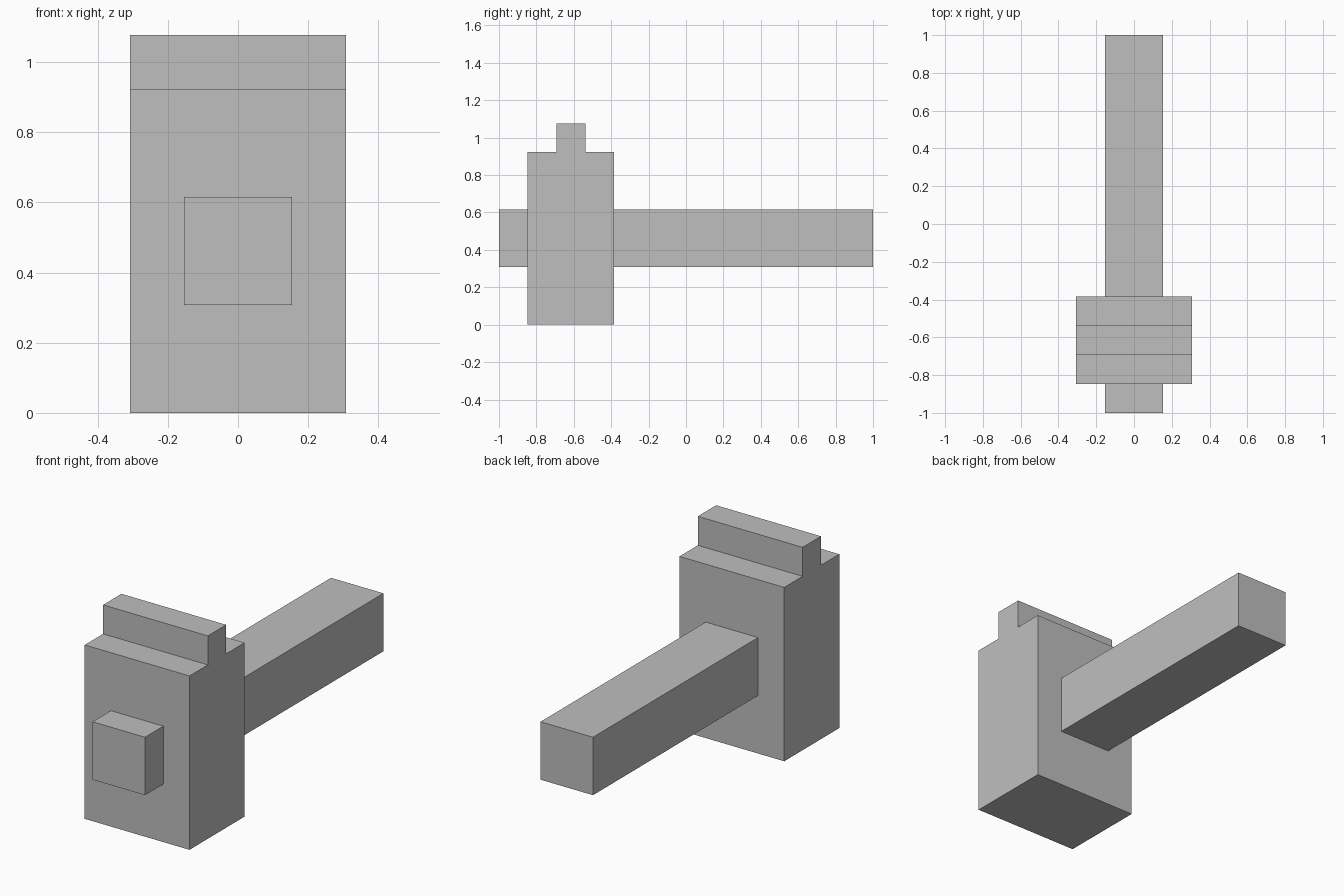
import bpy
import bmesh
from mathutils import Vector

cube = bpy.data.objects.get("Cube")
if cube:
    bpy.data.objects.remove(cube, do_unlink=True)

U = 1 / 13  # modelling unit: the handle is 26 units long

grey = bpy.data.materials.new("plain grey")
grey.use_nodes = True
colour = (0.52, 0.52, 0.52, 1)
grey.diffuse_color = colour
grey.node_tree.nodes["Principled BSDF"].inputs["Base Color"].default_value = colour


def extrude_profile(name, profile, start, direction):
    """Extrude a closed (a, b) outline, placed by start(a, b), along direction."""
    bm = bmesh.new()
    face = bm.faces.new([bm.verts.new(Vector(start(a, b)) * U) for a, b in profile])
    result = bmesh.ops.extrude_face_region(bm, geom=[face], use_keep_orig=True)
    moved = [v for v in result["geom"] if isinstance(v, bmesh.types.BMVert)]
    bmesh.ops.translate(bm, verts=moved, vec=Vector(direction) * U)
    bmesh.ops.recalc_face_normals(bm, faces=bm.faces)
    mesh = bpy.data.meshes.new(name)
    bm.to_mesh(mesh)
    bm.free()
    mesh.materials.append(grey)
    obj = bpy.data.objects.new(name, mesh)
    bpy.context.collection.objects.link(obj)
    return obj


# Block head with a narrow ridge on top, as one side outline in (y, z)
head_half = [(3, 0), (3, 12), (1, 12), (1, 14)]
outline = head_half + [(-y, z) for y, z in reversed(head_half)]
extrude_profile("head", outline, lambda y, z: (-4, y - 8, z), (8, 0, 0))

# Square bar passing through the head, as a cross-section in (x, z)
section = [(-2, 4), (2, 4), (2, 8), (-2, 8)]
extrude_profile("handle", section, lambda x, z: (x, -13, z), (0, 26, 0))
